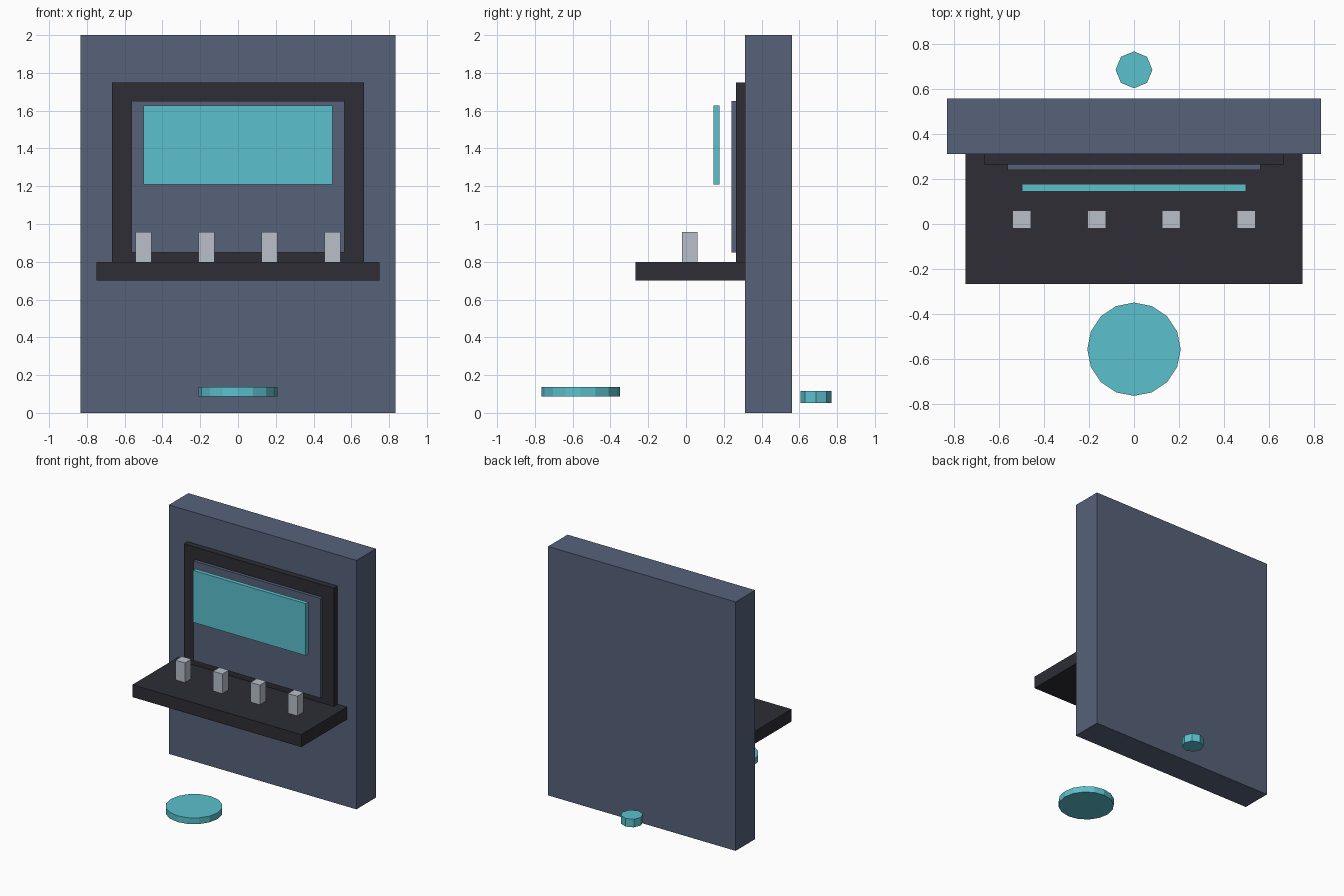
import bpy
import math

if "Cube" in bpy.data.objects:
    bpy.data.objects.remove(bpy.data.objects["Cube"], do_unlink=True)


def linear(c):
    c /= 255
    return c / 12.92 if c <= 0.04045 else ((c + 0.055) / 1.055) ** 2.4


def material(name, *rgb):
    mat = bpy.data.materials.new(name)
    mat.use_nodes = True
    color = [linear(c) for c in rgb] + [1]
    mat.diffuse_color = color
    mat.node_tree.nodes["Principled BSDF"].inputs["Base Color"].default_value = color
    return mat


slate = material("slate blue", 87, 98, 122)
charcoal = material("charcoal", 45, 45, 53)
cyan = material("cyan", 91, 193, 205)
silver = material("silver grey", 184, 191, 202)


def finish(name, mat):
    obj = bpy.context.object
    obj.name = name
    obj.data.materials.append(mat)
    return obj


def box(name, mat, width, y0, y1, z0, z1, x=0):
    """Box centred on x, spanning y0..y1 and z0..z1."""
    bpy.ops.mesh.primitive_cube_add(size=1, location=(x, (y0 + y1) / 2, (z0 + z1) / 2))
    obj = finish(name, mat)
    obj.scale = (width, y1 - y0, z1 - z0)
    bpy.ops.object.transform_apply(location=False, rotation=False, scale=True)
    return obj


def disc(name, mat, sides, radius, y, z0, z1):
    bpy.ops.mesh.primitive_cylinder_add(vertices=sides, radius=radius, depth=z1 - z0,
                                        location=(0, y, (z0 + z1) / 2))
    return finish(name, mat)


# Wall slab with framed opening
box("wall", slate, 1.667, 0.313, 0.56, 0, 2)
box("window_frame", charcoal, 1.333, 0.265, 0.315, 0.75, 1.75)
box("window_panel", slate, 1.127, 0.24, 0.27, 0.85, 1.65)

# Floating screen and counter
box("screen", cyan, 1.0, 0.145, 0.178, 1.21, 1.627)
box("counter", charcoal, 1.5, -0.268, 0.315, 0.70, 0.80)

# Row of four blocks on the counter
for i in range(4):
    box(f"counter_block_{i + 1}", silver, 0.083, -0.02, 0.061, 0.798, 0.958, x=(i - 1.5) / 3)

# Floor discs in front and behind
disc("front_disc", cyan, 16, 0.208, -0.558, 0.087, 0.137)
disc("back_disc", cyan, 8, 0.082, 0.687, 0.052, 0.117)
